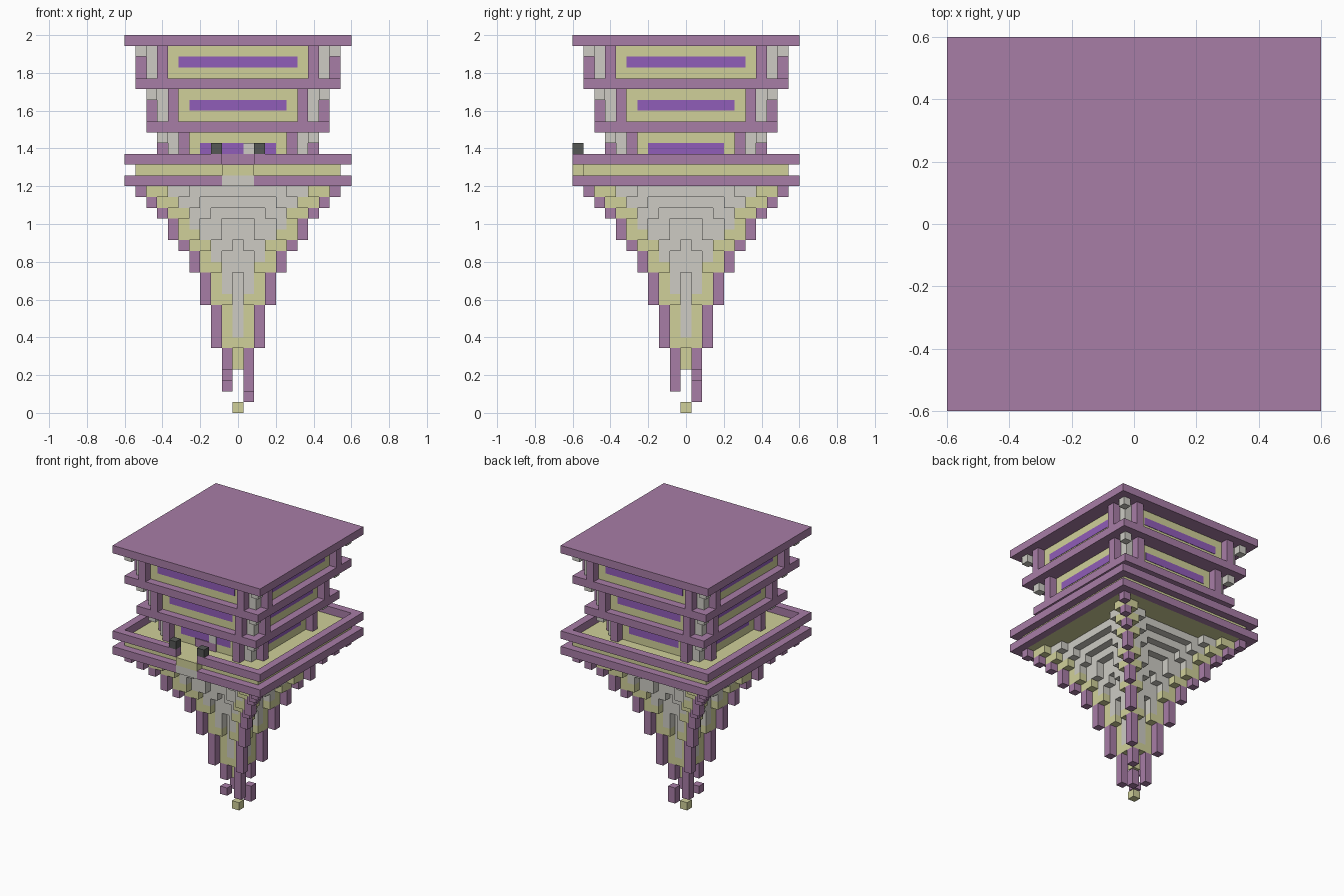
import bpy
import bmesh

if "Cube" in bpy.data.objects:
    bpy.data.objects.remove(bpy.data.objects["Cube"])

U = 2 / 35  # size of one block


def material(name, rgb):
    m = bpy.data.materials.new(name)
    m.use_nodes = True
    m.diffuse_color = (*rgb, 1)
    m.node_tree.nodes["Principled BSDF"].inputs["Base Color"].default_value = (*rgb, 1)
    return m


purple = material("mauve", (0.39, 0.205, 0.38))
olive = material("pale_olive", (0.63, 0.63, 0.32))
grey = material("warm_grey", (0.61, 0.60, 0.55))
violet = material("violet", (0.28, 0.11, 0.48))
dark = material("charcoal", (0.09, 0.095, 0.09))


def build(name, mat, boxes):
    """One object from boxes given as (x0, x1, y0, y1, z0, z1) in blocks."""
    bm = bmesh.new()
    for x0, x1, y0, y1, z0, z1 in boxes:
        verts = bmesh.ops.create_cube(bm, size=1)["verts"]
        bmesh.ops.scale(bm, verts=verts, vec=((x1 - x0) * U, (y1 - y0) * U, (z1 - z0) * U))
        bmesh.ops.translate(bm, verts=verts, vec=((x0 + x1) * U / 2, (y0 + y1) * U / 2, (z0 + z1) * U / 2))
    mesh = bpy.data.meshes.new(name)
    bm.to_mesh(mesh)
    bm.free()
    mesh.materials.append(mat)
    bpy.context.collection.objects.link(bpy.data.objects.new(name, mesh))


def block(hx, hy, z0, z1):
    return (-hx, hx, -hy, hy, z0, z1)


def column(x, y, z0, z1):
    return (x - .5, x + .5, y - .5, y + .5, z0, z1)


def ring(h, z, gap):
    """Square border one block wide, with an opening at the front."""
    i = h - 1
    return [(-h, -i, -h, h, z, z + 1), (i, h, -h, h, z, z + 1), (-i, i, i, h, z, z + 1),
            (-i, -gap, -h, -i, z, z + 1), (gap, i, -h, -i, z, z + 1)]


SIGNS = [(a, b) for a in (-1, 1) for b in (-1, 1)]

# Three storeys, each one block wider than the one below
for label, z, n in (("lower", 23, 6), ("middle", 27, 7), ("upper", 31, 8)):
    t = z + 3
    build(label + "_walls", olive, [block(n - .5, n + .5, z, t), block(n + .5, n - .5, z, t)])
    build(label + "_corner_posts", grey,
          [column(a * n, b * n, z, t) for a, b in SIGNS]
          + [column(a * (n + 1), b * (n + 1), t - 1, t) for a, b in SIGNS])
    build(label + "_pillars", purple,
          [column(a * (n - 1), b * (n + 1), z, t) for a, b in SIGNS]
          + [column(a * (n + 1), b * (n - 1), z, t) for a, b in SIGNS])
    w, d = n - 2.5, n + .55
    build(label + "_windows", violet, [block(w, d, z + 1, z + 2), block(d, w, z + 1, z + 2)])
    build(label + "_roof_slab", purple, [block(n + 2.5, n + 2.5, t, t + 1)])

# Terrace with its rails and front entrance
build("terrace_floor", olive, [block(9.5, 9.5, 21, 23), (-1.5, 1.5, -10.5, -9.5, 22, 23)])
build("terrace_lower_rail", purple, ring(10.5, 21, 1.5))
build("terrace_upper_rail", purple, ring(10.5, 23, 1.5))
build("entrance_base", grey, [(-1.5, 1.5, -10.5, -9.5, 21, 22)])
build("entrance_lamps", dark, [column(s * 2, -10, 24, 25) for s in (-1, 1)])
build("door_sill", purple, [(-1.5, 1.5, -6.65, -6.5, 23, 24)])
build("door_panel", grey, [(.5, 1.5, -6.65, -6.5, 24, 25)])

# Hanging base: stepped body with a rib tip standing free under each diagonal block
BOTTOM = [1, 2, 6, 10, 13, 15, 16, 18, 19, 20, 21, 21, 21]
tips, edges, panels = [], [], []
for x in range(-9, 10):
    for y in range(-9, 10):
        m, k = max(abs(x), abs(y)), min(abs(x), abs(y))
        d = m - k
        low = BOTTOM[m + 1 + min(2, max(0, d - 1))] if m else 4
        if d == 0 and m > 0:
            start = 4 if x == y and m == 1 else BOTTOM[m]
            tips.append(column(x, y, start, low))
        if low >= 21:
            continue
        if d == 0:
            edges.append(column(x, y, low, 21))
        elif d == 1:
            edges.append(column(x, y, low, low + 1))
            if low < 20:
                panels.append(column(x, y, low + 1, 21))
        else:
            panels.append(column(x, y, low, 21))
build("base_rib_tips", purple, tips)
build("base_rib_edges", olive, edges)
build("base_panels", grey, panels)

# Loose pieces below the tip
build("loose_rib_pieces", purple, [column(-1, -1, 2, 3), column(1, 1, 1, 3)])
build("loose_tip", olive, [column(0, 0, 0, 1)])
